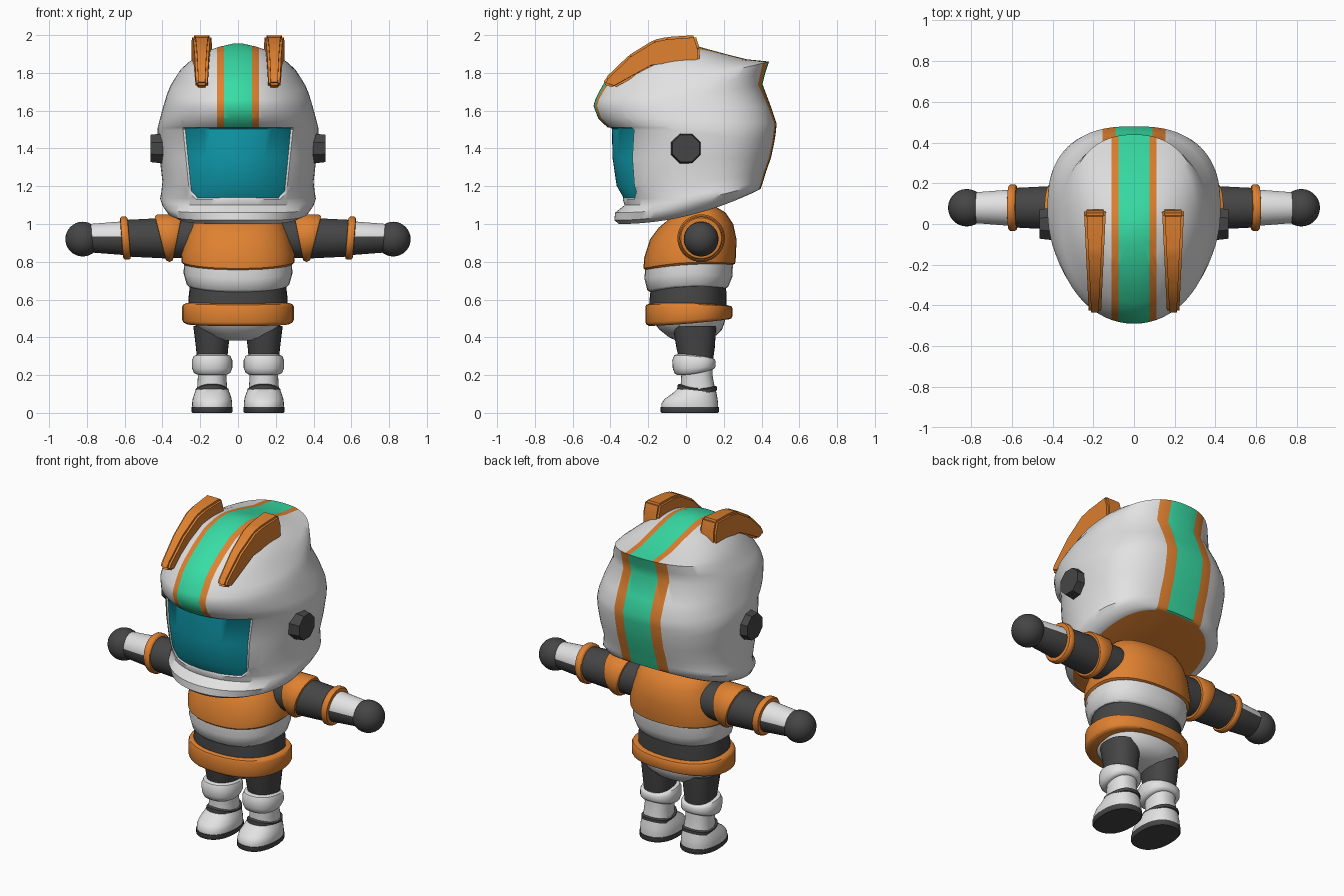
import bpy, bmesh
from math import cos, sin, pi, copysign
from mathutils import Vector

if "Cube" in bpy.data.objects:
    bpy.data.objects.remove(bpy.data.objects["Cube"])


def material(name, r, g, b):
    m = bpy.data.materials.new(name)
    m.use_nodes = True
    m.diffuse_color = (r, g, b, 1)
    m.node_tree.nodes["Principled BSDF"].inputs["Base Color"].default_value = (r, g, b, 1)
    return m


white = material("white", .76, .76, .76)
orange = material("orange", .74, .22, .03)
green = material("mint_green", .04, .72, .38)
teal = material("teal", .005, .34, .43)
dark = material("charcoal", .06, .06, .06)


def finish(name, bm, mats, angle=.75):
    """Turn a bmesh into a smooth shaded object."""
    bmesh.ops.recalc_face_normals(bm, faces=bm.faces[:])
    me = bpy.data.meshes.new(name)
    bm.to_mesh(me)
    bm.free()
    ob = bpy.data.objects.new(name, me)
    bpy.context.collection.objects.link(ob)
    for m in mats:
        me.materials.append(m)
    bpy.ops.object.select_all(action='DESELECT')
    ob.select_set(True)
    bpy.context.view_layer.objects.active = ob
    bpy.ops.object.shade_smooth_by_angle(angle=angle)
    return ob


def skin(rings):
    """Join closed rings of points into a capped body."""
    bm = bmesh.new()
    loops = [[bm.verts.new(p) for p in ring] for ring in rings]
    n = len(loops[0])
    for a, b in zip(loops, loops[1:]):
        for i in range(n):
            j = (i + 1) % n
            bm.faces.new((a[i], a[j], b[j], b[i]))
    bm.faces.new(loops[0][::-1])
    bm.faces.new(loops[-1])
    bmesh.ops.recalc_face_normals(bm, faces=bm.faces[:])
    return bm


def oval(zf, zb, w, yf, yb, cx=0, lift=0, n=32, power=2.3, back=2.3):
    """Level oval: front/back height, half width, front and back edge."""
    yc = (yf + yb) / 2 + .12 * max(yb - .1, 0)
    pts = []
    for i in range(n):
        c, s = cos(2 * pi * i / n), sin(2 * pi * i / n)
        e = 2 / (back if s > 0 else power)
        x = copysign(abs(c) ** e, c) * w
        y = yc + copysign(abs(s) ** e, s) * (yb - yc if s > 0 else yc - yf)
        t = (y - yf) / (yb - yf)
        pts.append(Vector((cx + x, y, zf + (zb - zf) * t * t + lift * 4 * t * (1 - t))))
    return pts


def body(name, mat, rows, **kw):
    return finish(name, skin([oval(*r, **kw) for r in rows]), [mat])


# Helmet shell
rows = [
    (1.00, 1.18, .33, -.355, .385), (1.02, 1.185, .375, -.38, .395),
    (1.06, 1.20, .40, -.375, .40), (1.10, 1.215, .412, -.325, .405),
    (1.13, 1.23, .407, -.335, .41), (1.20, 1.28, .40, -.375, .425),
    (1.35, 1.35, .415, -.397, .45), (1.50, 1.43, .425, -.40, .467),
    (1.525, 1.48, .425, -.43, .475), (1.56, 1.53, .415, -.465, .48),
    (1.625, 1.62, .395, -.49, .45), (1.66, 1.74, .377, -.48, .405),
    (1.70, 1.80, .357, -.46, .42), (1.745, 1.86, .325, -.435, .44),
    (1.79, 1.864, .305, -.39, .40), (1.85, 1.872, .26, -.31, .32),
    (1.91, 1.90, .19, -.21, .21), (1.94, 1.93, .10, -.11, .10),
    (1.955, 1.95, .03, -.04, .03)]
bm = skin([oval(*r, n=72, power=2.05, back=2.6 if r[0] < 1.65 else 2.3) for r in rows])


def cut(co, no, test):
    faces = [f for f in bm.faces if test(f.calc_center_median()) and f.normal.z > -.9]
    geom = set(faces)
    for f in faces:
        geom.update(f.edges, f.verts)
    bmesh.ops.bisect_plane(bm, geom=list(geom), dist=1e-5, plane_co=co, plane_no=no)


def in_front(c):
    return c.y < -.1 and 1.08 < c.z < 1.56


def behind(c):
    return c.y > .27 and c.z < 1.85


def on_crown(c):
    return c.z > 1.51 and not behind(c)


# Visor opening bounded by planes, then sunk into the shell
bounds = [((0, 0, 1.51), (0, 0, 1)), ((0, 0, 1.13), (0, 0, -1))]
for s in (1, -1):
    bounds += [((s * .292, 0, 1.51), (s, 0, -.1)), ((s * .22, 0, 1.13), (s, 0, -1))]
for co, no in bounds:
    cut(co, no, in_front)
for s in (1, -1):
    for w in (.075, .11):
        cut((s * w, 0, 0), (1, 0, 0), on_crown)
    for w in (.09, .155):
        cut((s * w, 0, 0), (1, 0, 0), behind)
bm.normal_update()
visor = []
for f in bm.faces:
    c = f.calc_center_median()
    back = behind(c)
    if in_front(c) and all((c - Vector(co)).dot(Vector(no)) < 0 for co, no in bounds):
        visor.append(f)
        f.material_index = 3
    elif len(f.verts) > 40 and c.z < 1.3:
        f.material_index = 1
    elif back or on_crown(c):
        inner, outer = (.09, .155) if back else (.075, .11)
        f.material_index = 2 if abs(c.x) < inner else 1 if abs(c.x) < outer else 0
rim = bmesh.ops.inset_region(bm, faces=visor, thickness=.008, depth=-.008, use_even_offset=True)
for f in rim["faces"]:
    f.material_index = 0
finish("helmet", bm, [white, orange, green, teal])

# Crest fins on the helmet: side profile swept over a tapering width
fin = [(-.44, 1.74), (-.425, 1.775), (-.3, 1.895), (-.17, 1.975), (-.1, 1.99),
       (.05, 2.0), (.072, 1.93), (.072, 1.86), (-.18, 1.83), (-.38, 1.72)]
for s, side in ((1, "left"), (-1, "right")):
    ends = []
    for d in (-1, 1):
        ends.append([(s * (.192 + d * (.03 + .024 * (y + .44) / .51)), y, z) for y, z in fin])
    bm = skin(ends)
    bmesh.ops.bevel(bm, geom=bm.edges[:], offset=.012, segments=2, affect='EDGES')
    finish("helmet_fin_" + side, bm, [orange])

# Torso shells
body("chest", orange, [
    (.75, .785, .285, -.21, .25), (.765, .79, .298, -.225, .26),
    (.82, .83, .30, -.222, .265), (.92, .92, .27, -.19, .267),
    (.98, 1.0, .24, -.145, .25), (1.03, 1.06, .215, -.085, .21),
    (1.07, 1.09, .13, -.03, .16)], lift=.025)
body("belly", white, [
    (.64, .66, .262, -.19, .215), (.65, .67, .272, -.205, .225),
    (.71, .72, .288, -.22, .245), (.79, .81, .285, -.215, .25)], lift=.025)
body("waist", dark, [(.5, .5, .265, -.19, .21), (.6, .6, .263, -.193, .215),
                     (.72, .72, .25, -.18, .21)])
belt = body("belt", orange, [
    (.46, .495, .275, -.195, .225), (.468, .50, .29, -.21, .24),
    (.48, .51, .296, -.215, .245), (.56, .555, .296, -.215, .245),
    (.572, .565, .29, -.21, .24), (.58, .57, .27, -.19, .22)], lift=.004)
body("hips", white, [
    (.382, .39, .08, -.05, .11), (.40, .41, .15, -.09, .16),
    (.44, .44, .205, -.14, .19), (.48, .48, .24, -.172, .205),
    (.53, .53, .26, -.18, .21)])


def tube(name, mats, rows, s, rule=None):
    """Arm piece along x; each row is x, radius, lean of the ring."""
    n = 32
    rings = []
    for x, r, lean in rows:
        ring = []
        for i in range(n):
            a = 2 * pi * (i + .5) / n
            ring.append((s * (x + lean * sin(a) * r), .08 + r * cos(a), .925 + r * sin(a)))
        rings.append(ring)
    bm = skin(rings)
    for f in bm.faces:
        f.material_index = rule(f) if rule else 0
    finish(name, bm, mats)


for s, side in ((1, "left"), (-1, "right")):
    # Ear disc
    bm = bmesh.new()
    bmesh.ops.create_cone(bm, cap_ends=True, segments=8, radius1=.088, radius2=.078, depth=.08)
    for v in bm.verts:
        x, y, z = v.co
        a = pi / 8
        v.co = (s * (.424 + z), x * cos(a) - y * sin(a), 1.4 + x * sin(a) + y * cos(a))
    finish("ear_disc_" + side, bm, [dark], .5)

    # Arm with pads, forearm guard and round hand
    tube("arm_" + side, [dark], [(.18, .105, 0), (.4, .107, 0), (.6, .097, 0)], s)
    tube("shoulder_pad_" + side, [orange], [
        (.32, .10, -.2), (.322, .118, -.2), (.335, .126, -.2),
        (.395, .126, .25), (.41, .118, .25), (.412, .10, .25)], s)
    tube("elbow_band_" + side, [orange], [
        (.575, .095, .08), (.577, .108, .08), (.585, .114, .08),
        (.607, .114, .08), (.615, .108, .08), (.617, .09, .08)], s)
    tube("forearm_" + side, [dark, white], [(.6, .09, 0), (.78, .076, 0), (.8, .07, 0)], s,
         lambda f: int(f.normal.z > .02))
    bm = bmesh.new()
    bmesh.ops.create_uvsphere(bm, u_segments=28, v_segments=16, radius=.092)
    bmesh.ops.translate(bm, verts=bm.verts[:], vec=(s * .822, .08, .92))
    finish("hand_" + side, bm, [dark])

    # Leg
    cx = s * .137
    body("thigh_" + side, dark, [
        (.26, .26, .078, -.03, .14), (.34, .34, .085, -.05, .152),
        (.46, .46, .1, -.07, .16)], cx=cx)
    body("shin_" + side, white, [
        (.12, .12, .08, -.03, .155), (.2, .2, .075, -.025, .14),
        (.3, .3, .08, -.035, .145)], cx=cx)
    body("knee_pad_" + side, white, [
        (.20, .23, .085, -.045, .14), (.208, .235, .098, -.06, .15),
        (.235, .245, .107, -.07, .157), (.28, .275, .107, -.073, .157),
        (.305, .285, .098, -.062, .15), (.312, .29, .08, -.045, .14)], cx=cx)
    body("ankle_strap_" + side, dark, [
        (.12, .115, .078, -.035, .155), (.125, .12, .088, -.047, .165),
        (.148, .138, .088, -.045, .165), (.154, .143, .078, -.035, .155)],
        cx=cx, lift=-.02)
    body("boot_" + side, white, [
        (.028, .028, .105, -.13, .17), (.05, .05, .106, -.13, .17),
        (.075, .075, .103, -.112, .167), (.1, .1, .095, -.075, .162),
        (.13, .13, .083, -.042, .157)], cx=cx)
    body("sole_" + side, dark, [
        (0, 0, .103, -.13, .17), (.006, .006, .108, -.135, .175),
        (.03, .03, .108, -.135, .175)], cx=cx)
